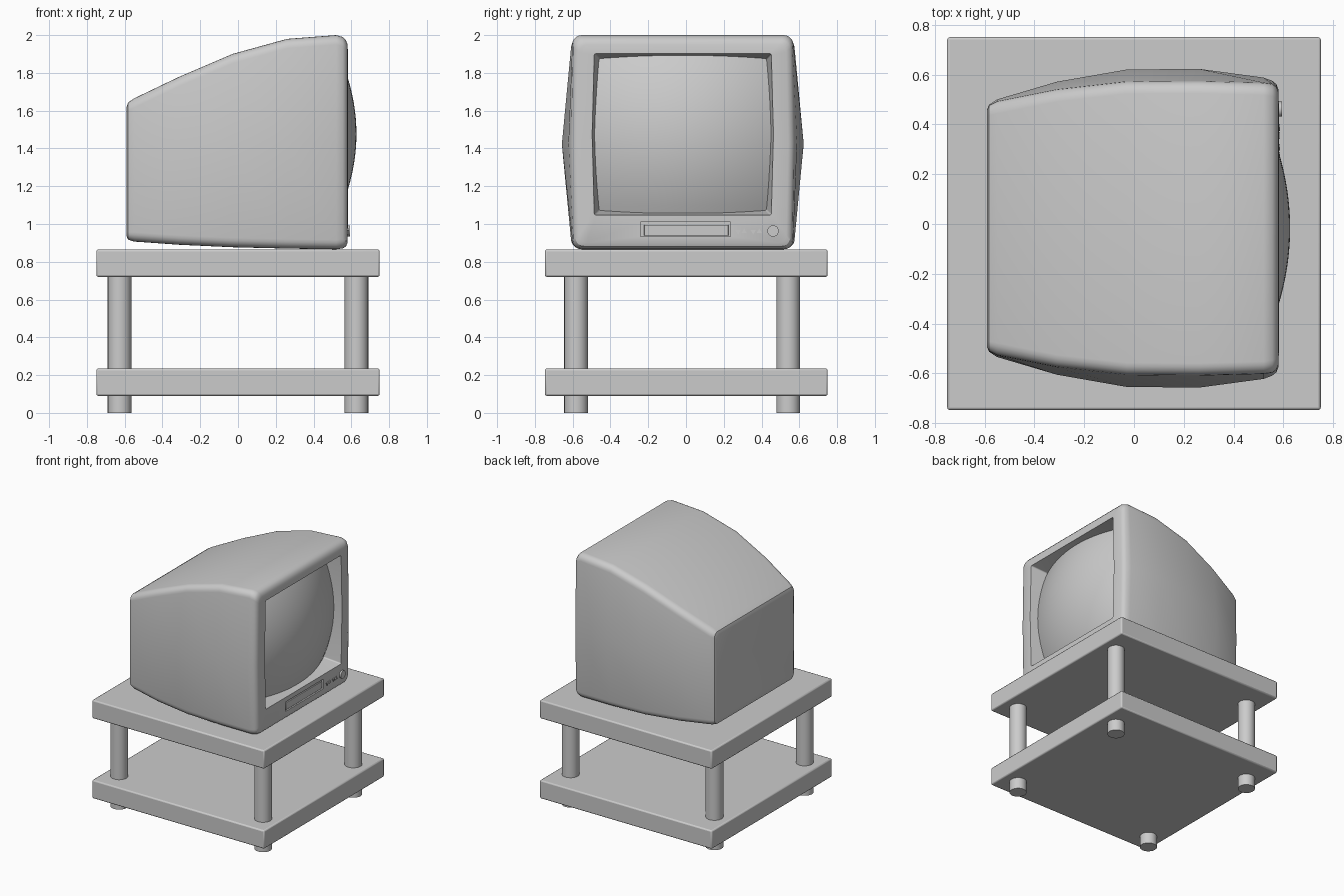
import bpy, bmesh, math

if "Cube" in bpy.data.objects:
    bpy.data.objects.remove(bpy.data.objects["Cube"])

CY = -0.017  # centre line of the television


def add_mesh(name, bm):
    bmesh.ops.recalc_face_normals(bm, faces=bm.faces[:])
    me = bpy.data.meshes.new(name)
    bm.to_mesh(me)
    bm.free()
    ob = bpy.data.objects.new(name, me)
    bpy.context.collection.objects.link(ob)
    return ob


def smooth(ob, angle=32):
    bpy.ops.object.select_all(action='DESELECT')
    ob.select_set(True)
    bpy.context.view_layer.objects.active = ob
    bpy.ops.object.shade_smooth_by_angle(angle=math.radians(angle))


def box(name, lo, hi, bevel=0.0):
    bm = bmesh.new()
    bmesh.ops.create_cube(bm, size=1)
    for v in bm.verts:
        v.co = [(a + b) / 2 + c * (b - a) for a, b, c in zip(lo, hi, v.co)]
    ob = add_mesh(name, bm)
    if bevel:
        m = ob.modifiers.new("bevel", 'BEVEL')
        m.width, m.segments = bevel, 2
        smooth(ob)
    return ob


def cylinder(name, centre, r, depth, sides=24, along_x=False):
    bpy.ops.mesh.primitive_cylinder_add(
        vertices=sides, radius=r, depth=depth, location=centre,
        rotation=(0, math.pi / 2 if along_x else 0, 0))
    ob = bpy.context.object
    ob.name = name
    smooth(ob)
    return ob


def ring(x, zb, zt, w, wm, r, seg=5):
    """Rounded cross-section whose sides bow out to wm at mid height."""
    pts = []
    for sy, sz, start in ((1, -1, -90), (1, 1, 0), (-1, 1, 90), (-1, -1, 180)):
        cz = zt - r if sz > 0 else zb + r
        for i in range(seg + 1):
            a = math.radians(start + 90 * i / seg)
            pts.append((x, CY + sy * (w - r) + r * math.cos(a), cz + r * math.sin(a)))
        if start in (-90, 90):
            pts.append((x, CY + sy * wm, (zb + zt) / 2))
    return pts


# Stand: two shelves and four posts
box("lower_shelf", (-0.75, -0.747, 0.09), (0.75, 0.75, 0.235), 0.01)
box("upper_shelf", (-0.75, -0.747, 0.72), (0.75, 0.75, 0.865), 0.01)
for sx in (-1, 1):
    for y in (-0.582, 0.541):
        cylinder("stand_post", (sx * 0.627, y, 0.365), 0.063, 0.73)

# Television housing: back to front, then into the screen recess
stations = [
    (-0.590, 0.935, 1.620, 0.475, 0.477, 0.03),
    (-0.582, 0.917, 1.643, 0.494, 0.496, 0.04),
    (-0.550, 0.907, 1.665, 0.510, 0.517, 0.05),
    (-0.310, 0.890, 1.780, 0.558, 0.588, 0.05),
    (-0.030, 0.877, 1.900, 0.590, 0.637, 0.05),
    (0.260, 0.870, 1.980, 0.592, 0.640, 0.05),
    (0.520, 0.866, 2.000, 0.585, 0.605, 0.05),
    (0.555, 0.871, 1.990, 0.580, 0.592, 0.05),
    (0.572, 0.882, 1.972, 0.568, 0.578, 0.045),
    (0.580, 0.900, 1.950, 0.548, 0.558, 0.04),
    (0.582, 1.047, 1.902, 0.469, 0.480, 0.01),
    (0.430, 1.075, 1.872, 0.440, 0.448, 0.01),
]
bm = bmesh.new()
rings = [[bm.verts.new(p) for p in ring(*s)] for s in stations]
n = len(rings[0])
for a, b in zip(rings, rings[1:]):
    for i in range(n):
        j = (i + 1) % n
        bm.faces.new((a[i], a[j], b[j], b[i]))
bm.faces.new(rings[0])
bm.faces.new(rings[-1])
housing = add_mesh("television_housing", bm)
smooth(housing)

# Tape slot cut into the front, with its door inside
cutter = box("slot_cutter", (0.562, -0.24, 0.935), (0.65, 0.235, 1.01))
cutter.hide_render = True
cutter.hide_set(True)
cut = housing.modifiers.new("tape_slot", 'BOOLEAN')
cut.operation, cut.object, cut.solver = 'DIFFERENCE', cutter, 'EXACT'
box("slot_door", (0.55, -0.222, 0.938), (0.574, 0.225, 0.996), 0.003)

# Bulging glass
bm = bmesh.new()
bmesh.ops.create_grid(bm, x_segments=20, y_segments=20, size=1)
for v in bm.verts:
    y, z = v.co.x * 0.468, v.co.y * 0.42
    v.co = (0.627 - 0.49 * y * y - 0.52 * z * z, CY + y, 1.477 + z)
for f in bm.faces:
    f.normal_update()
glass = add_mesh("screen_glass", bm)
if glass.data.polygons[0].normal.x < 0:
    glass.data.flip_normals()
smooth(glass)

# Rocker buttons and power knob
for y in (0.292, 0.372):
    for s in (-1, 1):
        button = cylinder("rocker_button", (0.58, y + s * 0.016, 0.96), 0.016, 0.014, 3, True)
        button.rotation_euler = (math.pi / 2 * s, 0, 0)
        button.rotation_euler.rotate_axis('Y', math.pi / 2)
cylinder("power_knob", (0.582, 0.461, 0.963), 0.03, 0.024, 24, True)
